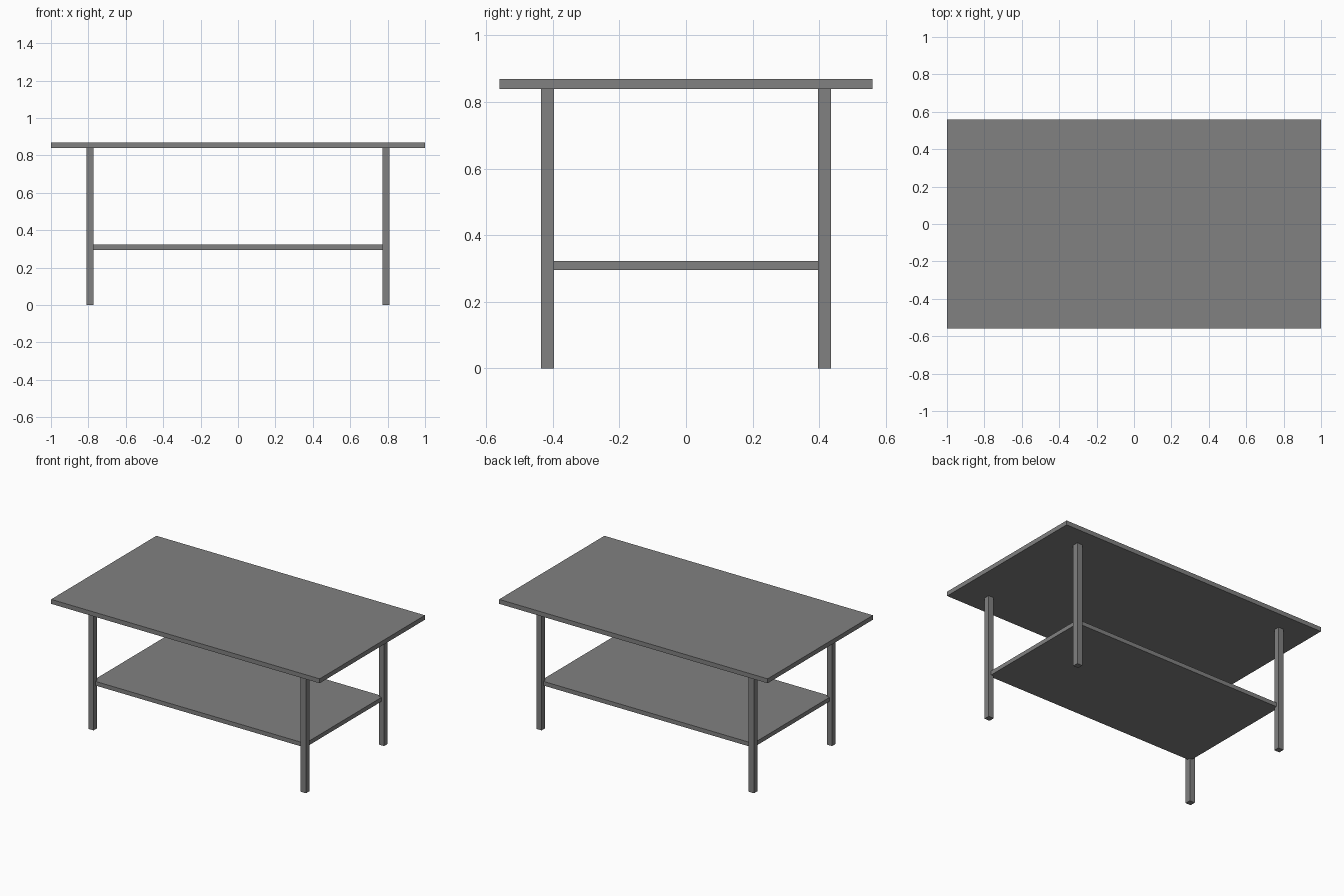
import bpy

if "Cube" in bpy.data.objects:
    bpy.data.objects.remove(bpy.data.objects["Cube"])

grey = bpy.data.materials.new("mid grey")
grey.diffuse_color = (0.22, 0.22, 0.22, 1)
grey.use_nodes = True
grey.node_tree.nodes["Principled BSDF"].inputs["Base Color"].default_value = grey.diffuse_color


def box(name, lo, hi):
    """Axis-aligned box between two corners."""
    centre = [(a + b) / 2 for a, b in zip(lo, hi)]
    bpy.ops.mesh.primitive_cube_add(size=1, location=centre)
    ob = bpy.context.object
    ob.name = name
    ob.scale = [b - a for a, b in zip(lo, hi)]
    bpy.ops.object.transform_apply(location=False, rotation=False, scale=True)
    ob.data.materials.append(grey)
    return ob


TOP_Z, THICK = 0.839, 0.03
LEG_X, LEG_Y, LEG_HALF = 0.791, 0.4155, 0.0195

# table top
box("table_top", (-1, -0.56, TOP_Z), (1, 0.56, TOP_Z + THICK))

# lower shelf, reaching the leg centre lines
box("lower_shelf", (-LEG_X, -LEG_Y, 0.295), (LEG_X, LEG_Y, 0.323))

# four square legs
for sx, side in ((-1, "left"), (1, "right")):
    for sy, end in ((-1, "front"), (1, "back")):
        x, y = sx * LEG_X, sy * LEG_Y
        box(f"{end}_{side}_leg",
            (x - LEG_HALF, y - LEG_HALF, 0),
            (x + LEG_HALF, y + LEG_HALF, TOP_Z))
